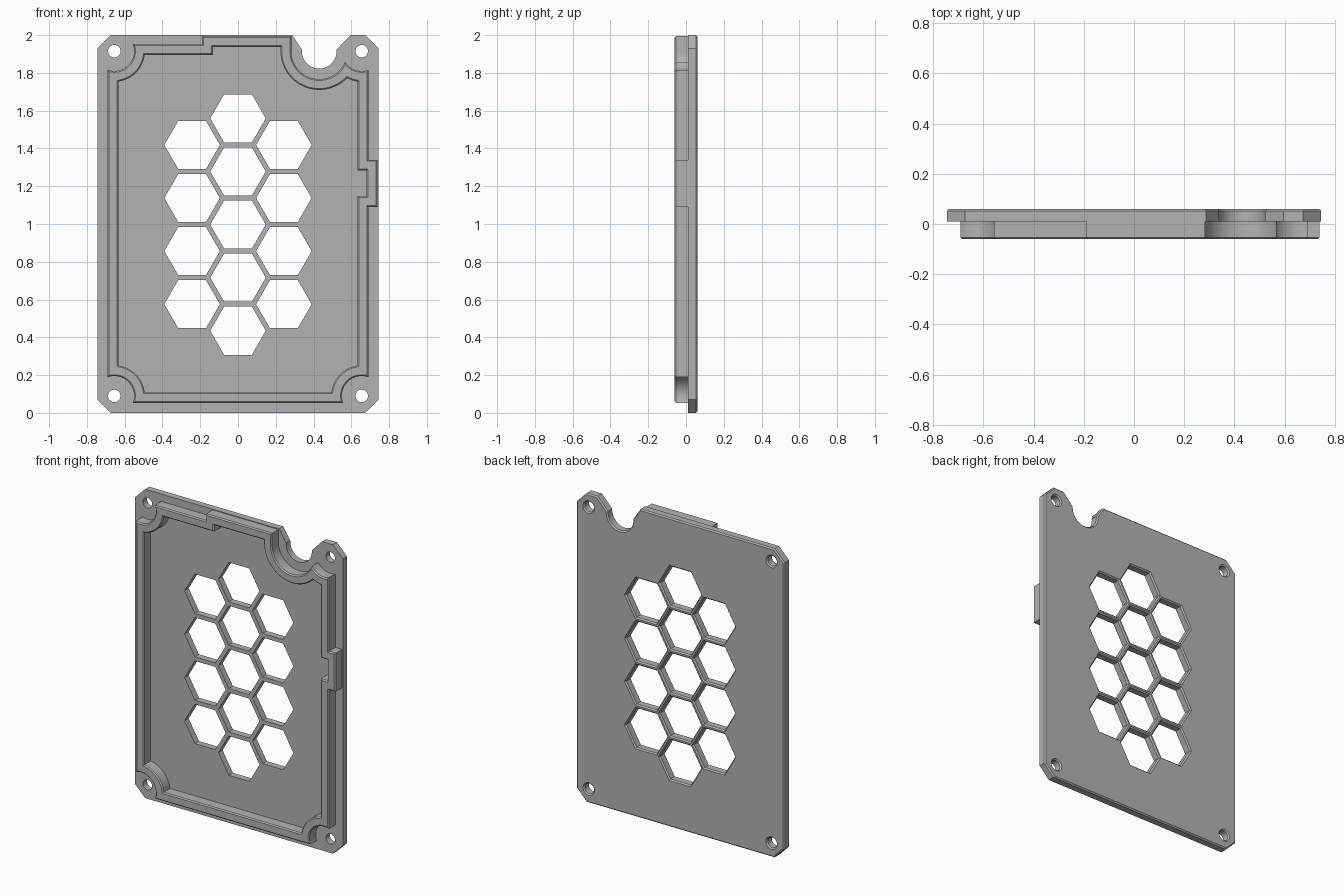
import bpy, bmesh
from math import acos, asin, sqrt, sin, cos, pi, radians
from mathutils import Vector

if "Cube" in bpy.data.objects:
    bpy.data.objects.remove(bpy.data.objects["Cube"])

grey = bpy.data.materials.new("plain grey")
grey.use_nodes = True
GREY = (0.45, 0.45, 0.45, 1)
grey.diffuse_color = GREY
grey.node_tree.nodes["Principled BSDF"].inputs["Base Color"].default_value = GREY

HX, LOW, HIGH = 0.655, 0.09, 1.915      # screw hole positions
NOTCH = 0.43                            # notch centre, level with the top holes
HOLES = [(x, z) for x in (-HX, HX) for z in (LOW, HIGH)]


def arc(cx, cz, r, a0, a1, n=20):
    """Points along an arc, angles in radians."""
    angles = [a0 + (a1 - a0) * i / n for i in range(n + 1)]
    return [Vector((cx + r * cos(a), cz + r * sin(a))) for a in angles]


def ring(cx, cz, r, n):
    """Closed clockwise hole with n sides."""
    return arc(cx, cz, r, 0, -2 * pi, n)[:-1]


def shrink(loop, d):
    """Move every side of a loop into the material by d, with mitred corners."""
    out = []
    for i, p in enumerate(loop):
        a = (p - loop[i - 1]).normalized()
        b = (loop[(i + 1) % len(loop)] - p).normalized()
        na, nb = Vector((-a.y, a.x)), Vector((-b.y, b.x))
        out.append(p + (na + nb) * d / (1 + na.dot(nb)))
    return out


def solid(name, loops, layers):
    """Extrude outlines with holes through (y, inset) layers and cap both ends."""
    bm = bmesh.new()
    caps = {0: [], len(layers) - 1: []}
    for loop in loops:
        n = len(loop)
        rows = [[bm.verts.new((p.x, y, p.y)) for p in shrink(loop, d)] for y, d in layers]
        for r0, r1 in zip(rows, rows[1:]):
            for i in range(n):
                j = (i + 1) % n
                bm.faces.new((r0[i], r0[j], r1[j], r1[i]))
        for k in caps:
            caps[k] += [bm.edges.get((rows[k][i - 1], rows[k][i])) for i in range(n)]
    for edges in caps.values():
        bmesh.ops.triangle_fill(bm, edges=edges, use_beauty=True)
    bmesh.ops.recalc_face_normals(bm, faces=bm.faces)
    mesh = bpy.data.meshes.new(name)
    bm.to_mesh(mesh)
    bm.free()
    mesh.materials.append(grey)
    obj = bpy.data.objects.new(name, mesh)
    bpy.context.collection.objects.link(obj)
    bpy.ops.object.select_all(action='DESELECT')
    obj.select_set(True)
    bpy.context.view_layer.objects.active = obj
    bpy.ops.object.shade_smooth_by_angle(angle=radians(25))


def rim_outline(g):
    """Rim path pulled inward by g: scooped corners, two tabs and the notch."""
    side, bottom, top = 0.69 - g, 0.053 + g, 1.952 - g
    r, rn = 0.105 + g, 0.148 + g
    s = acos((side - HX) / r)
    b = asin((bottom - LOW) / r)
    t = asin((top - HIGH) / r)
    gap = HX - NOTCH
    m = (gap ** 2 + r ** 2 - rn ** 2) / (2 * gap)
    h = sqrt(r ** 2 - m ** 2)
    pts = arc(-HX, LOW, r, pi - s, b)
    pts += arc(HX, LOW, r, pi - b, s)
    pts += [Vector(p) for p in ((side, 1.09 + g), (0.738 - g, 1.09 + g),
                                (0.738 - g, 1.34 - g), (side, 1.34 - g))]
    pts += arc(HX, HIGH, r, -s, acos(m / r) - pi)
    pts += arc(NOTCH, HIGH, rn, -asin(h / rn), -pi, 32)[1:]
    pts += [Vector(p) for p in ((NOTCH - rn, 1.995 - g), (-0.19 + g, 1.995 - g),
                                (-0.19 + g, top))]
    pts += arc(-HX, HIGH, r, t, s - pi)
    return pts


# Back plate with clipped corners, cable notch, screw holes and hexagon vents
W, C = 0.745, 0.072
plate = [Vector(p) for p in ((-W, C), (C - W, 0), (W - C, 0), (W, C),
                             (W, 2 - C), (W - C, 2), (0.595, 2))]
plate += arc(NOTCH, HIGH, 0.092, radians(5), -radians(185), 32)
plate += [Vector(p) for p in ((0.287, 2), (C - W, 2), (-W, 2 - C))]
screw_holes = [ring(x, z, 0.033, 32) for x, z in HOLES]
PITCH = 0.281
vents = []
for column, count in ((-1, 4), (0, 5), (1, 4)):
    for row in range(count):
        z = 0.997 + (row - (count - 1) / 2) * PITCH
        vents.append(ring(column * 0.243, z, 0.147, 6))
solid("back_plate", [plate] + screw_holes + vents,
      [(0.01, 0), (0.052, 0), (0.06, 0.008)])

# Raised rim wall on the front, with chamfered front edges
outer = rim_outline(0)
inner = rim_outline(0.057)[::-1]
solid("rim_wall", [outer, inner], [(-0.06, 0.007), (-0.053, 0), (0.015, 0)])
